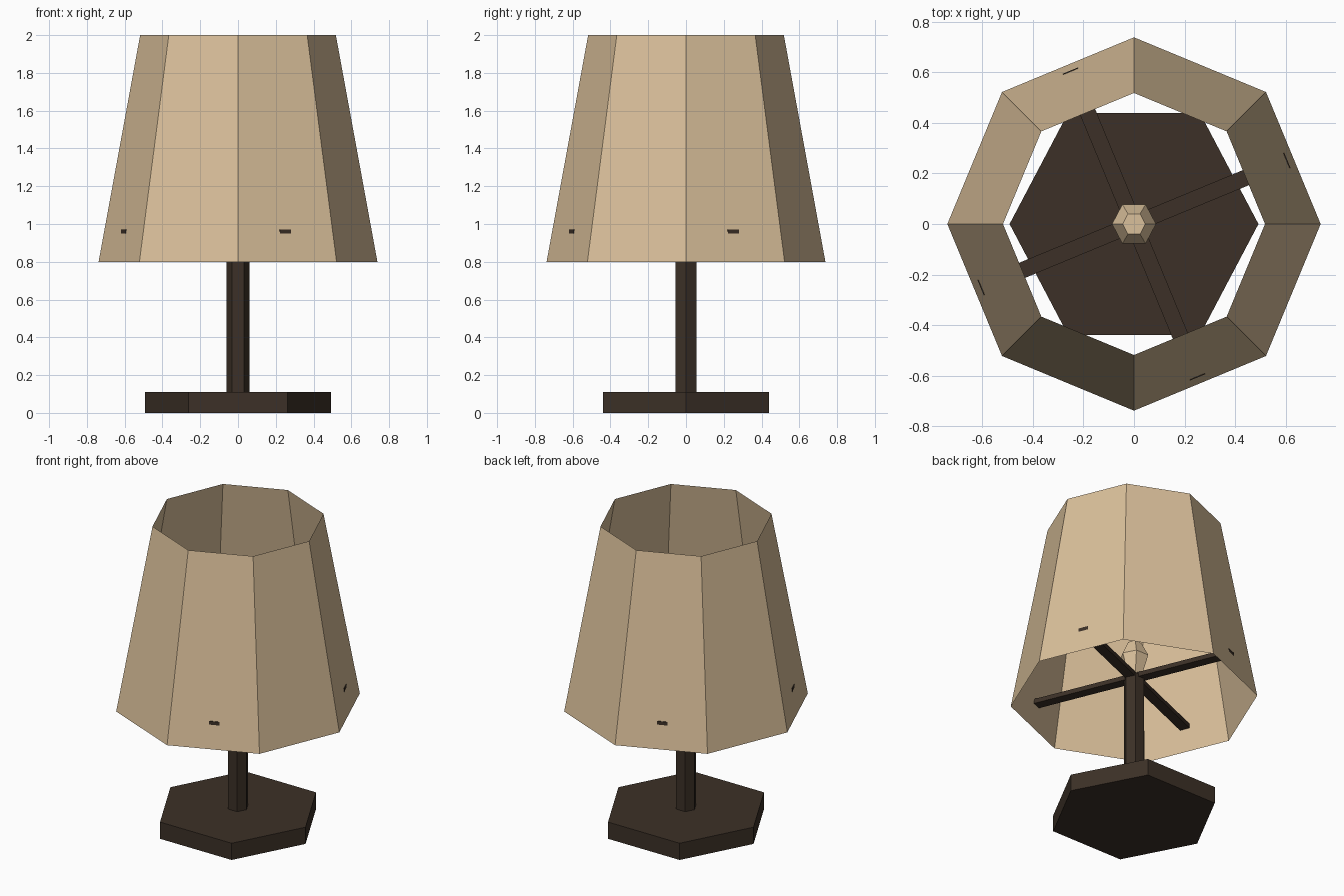
import bpy, bmesh, math
from mathutils import Matrix

if "Cube" in bpy.data.objects:
    bpy.data.objects.remove(bpy.data.objects["Cube"])


def material(name, rgb):
    m = bpy.data.materials.new(name)
    m.diffuse_color = (*rgb, 1)
    m.use_nodes = True
    m.node_tree.nodes["Principled BSDF"].inputs["Base Color"].default_value = m.diffuse_color
    return m


BEIGE = material("beige fabric", (0.70, 0.525, 0.325))
DARK = material("dark wood", (0.045, 0.030, 0.020))

# unit outlines: slightly irregular hexagon, regular octagon
HEX = [(1, 0), (0.53, 0.892), (-0.53, 0.892), (-1, 0), (-0.53, -0.892), (0.53, -0.892)]
OCT = [(math.cos(i * math.pi / 4), math.sin(i * math.pi / 4)) for i in range(8)]


def finish(name, bm, mat):
    me = bpy.data.meshes.new(name)
    bm.to_mesh(me)
    bm.free()
    me.materials.append(mat)
    ob = bpy.data.objects.new(name, me)
    bpy.context.collection.objects.link(ob)
    return ob


def loft(name, outline, rings, mat, caps=True):
    """Stack scaled copies of an outline; rings = [(radius, z), ...]"""
    bm = bmesh.new()
    loops = [[bm.verts.new((x * r, y * r, z)) for x, y in outline] for r, z in rings]
    n = len(outline)
    for a, b in zip(loops, loops[1:]):
        for i in range(n):
            j = (i + 1) % n
            bm.faces.new((a[i], a[j], b[j], b[i]))
    if caps:
        bm.faces.new(loops[0][::-1])
        bm.faces.new(loops[-1])
    return finish(name, bm, mat)


def bar(name, size, z, angle, mat):
    bm = bmesh.new()
    bmesh.ops.create_cube(bm, size=1)
    bmesh.ops.transform(bm, verts=bm.verts, matrix=Matrix.Translation((0, 0, z))
                        @ Matrix.Rotation(angle, 4, 'Z') @ Matrix.Diagonal((*size, 1)))
    return finish(name, bm, mat)


# foot and stem
loft("base", HEX, [(0.492, 0), (0.492, 0.11)], DARK)
loft("post", HEX, [(0.062, 0.11), (0.062, 0.96)], DARK)

# crossed arms that carry the shade, reaching the middle of four panels
for k, label in enumerate(("shade_arm_a", "shade_arm_b")):
    bar(label, (1.313, 0.064, 0.03), 0.957, math.radians(22.5 + 90 * k), DARK)

# faceted bulb
loft("bulb", HEX, [(0.045, 0.96), (0.087, 1.10), (0.045, 1.19)], BEIGE)

# open eight-sided shade
loft("lampshade", OCT, [(0.738, 0.8), (0.518, 2.0)], BEIGE, caps=False)
